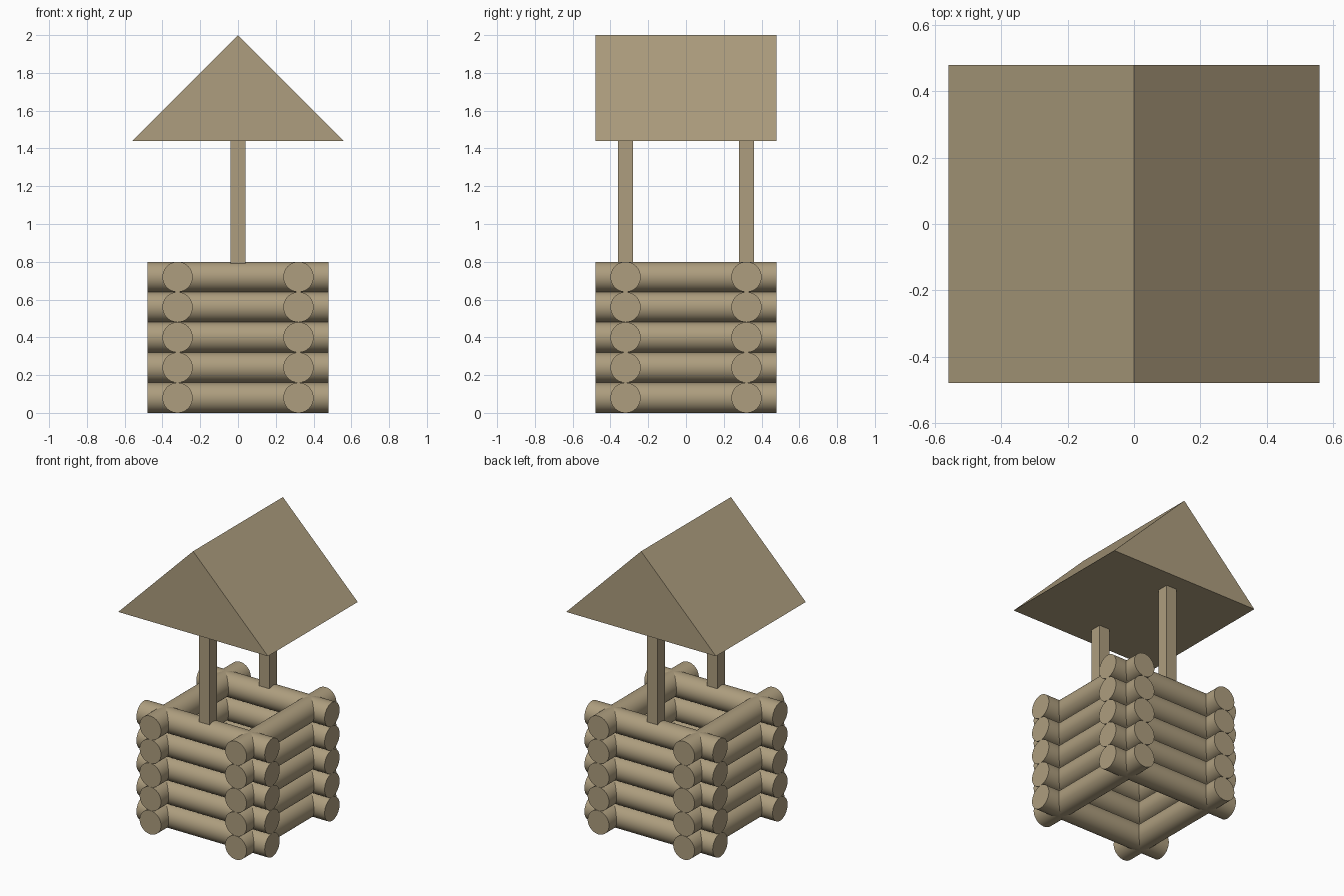
import bpy
from math import pi

if "Cube" in bpy.data.objects:
    bpy.data.objects.remove(bpy.data.objects["Cube"])

wood = bpy.data.materials.new("wood")
wood.diffuse_color = (0.42, 0.34, 0.21, 1)
wood.use_nodes = True
wood.node_tree.nodes["Principled BSDF"].inputs["Base Color"].default_value = wood.diffuse_color

R = 0.08        # log radius
HALF = 0.32     # log centre line offset


def finish(name):
    ob = bpy.context.object
    ob.name = name
    ob.data.materials.append(wood)
    return ob


def log(name, loc, rot):
    bpy.ops.mesh.primitive_cylinder_add(vertices=64, radius=R, depth=0.96,
                                        location=loc, rotation=rot)
    bpy.ops.object.shade_smooth_by_angle()
    return finish(name)


# Crossed log walls, five courses high
for i in range(5):
    z = R + 2 * R * i
    for s, a, b in ((-1, "front", "left"), (1, "back", "right")):
        log(f"{a}_log_{i + 1}", (0, s * HALF, z), (0, pi / 2, 0))
        log(f"{b}_log_{i + 1}", (s * HALF, 0, z), (pi / 2, 0, 0))

# Square roof posts
BOTTOM, EAVES = 0.79, 1.44
for s, n in ((-1, "front"), (1, "back")):
    bpy.ops.mesh.primitive_cube_add(size=1, location=(0, s * HALF, (BOTTOM + EAVES) / 2))
    bpy.context.object.scale = (0.08, 0.08, EAVES - BOTTOM)
    finish(f"{n}_post")

# Solid gable roof
profile = [(-0.56, EAVES), (0.56, EAVES), (0, 2.0)]
verts = [(x, y, z) for y in (-0.48, 0.48) for x, z in profile]
faces = [(0, 1, 2), (5, 4, 3), (0, 3, 4, 1), (1, 4, 5, 2), (2, 5, 3, 0)]
mesh = bpy.data.meshes.new("roof")
mesh.from_pydata(verts, [], faces)
mesh.materials.append(wood)
bpy.context.collection.objects.link(bpy.data.objects.new("roof", mesh))
